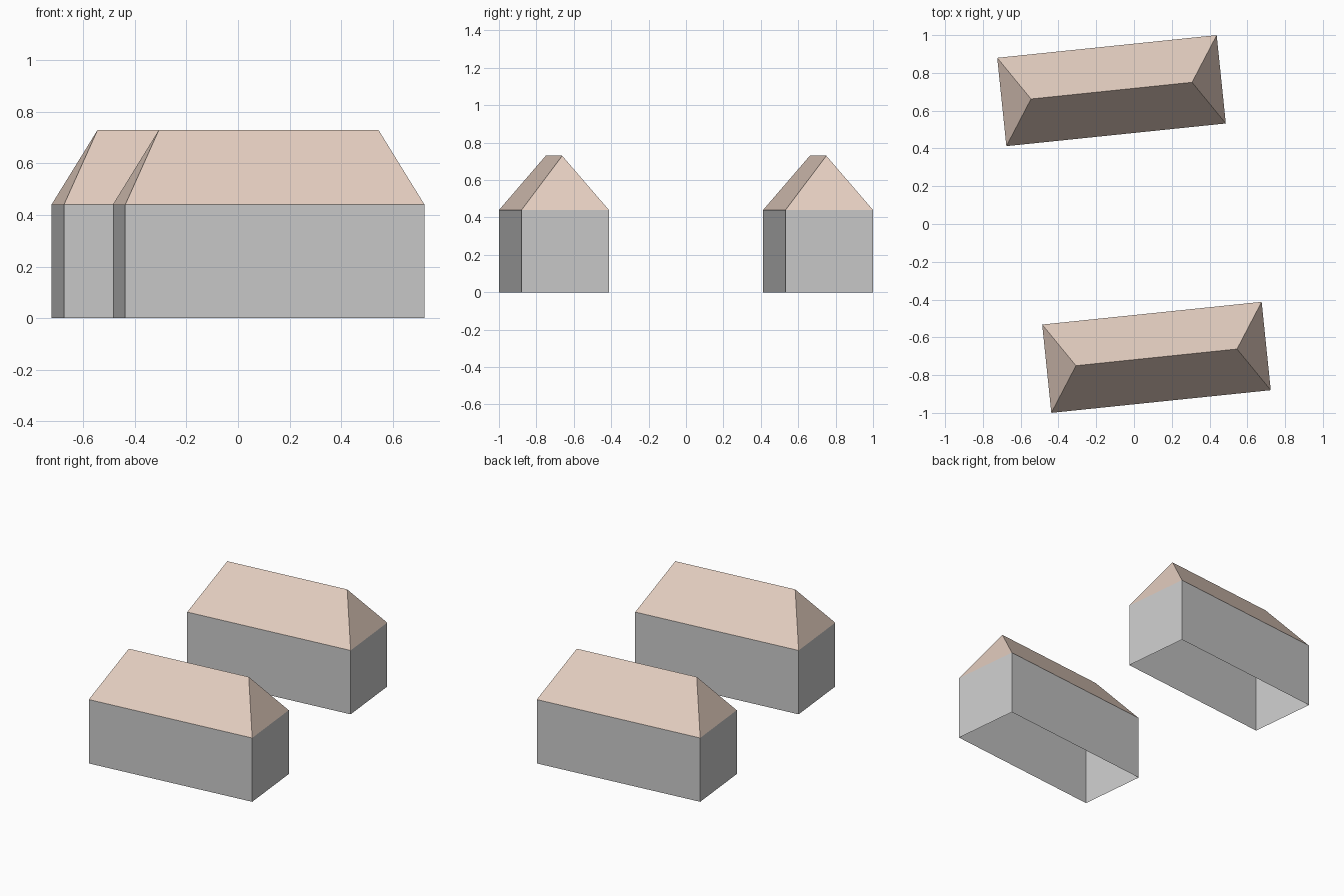
import bpy, bmesh
from math import radians
from mathutils import Vector

if "Cube" in bpy.data.objects:
    bpy.data.objects.remove(bpy.data.objects["Cube"])

LENGTH, WIDTH = 1.168, 0.47
EAVES, RIDGE, RIDGE_LENGTH = 0.44, 0.73, 0.857
ANGLE = radians(5.9)

roof_mat = bpy.data.materials.new("roof_tile")
roof_mat.diffuse_color = (0.78, 0.62, 0.53, 1)
roof_mat.use_nodes = True
roof_mat.node_tree.nodes["Principled BSDF"].inputs["Base Color"].default_value = roof_mat.diffuse_color


def finish(bm, name, location, material=None):
    bmesh.ops.recalc_face_normals(bm, faces=bm.faces)
    mesh = bpy.data.meshes.new(name)
    bm.to_mesh(mesh)
    bm.free()
    obj = bpy.data.objects.new(name, mesh)
    bpy.context.collection.objects.link(obj)
    obj.location = location
    obj.rotation_euler.z = ANGLE
    if material:
        mesh.materials.append(material)
    return obj


def footprint(bm, z):
    x, y = LENGTH / 2, WIDTH / 2
    return [bm.verts.new((sx * x, sy * y, z))
            for sx, sy in ((-1, -1), (1, -1), (1, 1), (-1, 1))]


def walls(name, location):
    # four walls, open at the bottom and under the roof
    bm = bmesh.new()
    low, high = footprint(bm, 0), footprint(bm, EAVES)
    for i in range(4):
        j = (i + 1) % 4
        bm.faces.new((low[i], low[j], high[j], high[i]))
    # outward normals
    return finish(bm, name, location)


def hip_roof(name, location):
    # two long slopes and two hipped ends
    bm = bmesh.new()
    a, b, c, d = footprint(bm, EAVES)
    left = bm.verts.new((-RIDGE_LENGTH / 2, 0, RIDGE))
    right = bm.verts.new((RIDGE_LENGTH / 2, 0, RIDGE))
    for face in ((a, b, right, left), (c, d, left, right), (b, c, right), (d, a, left)):
        bm.faces.new(face)
    return finish(bm, name, location, roof_mat)


# two identical houses on opposite sides of the centre
for side, sign in (("back", 1), ("front", -1)):
    spot = Vector((-0.119, 0.706, 0)) * sign
    walls(side + "_house_walls", spot)
    hip_roof(side + "_house_roof", spot)
